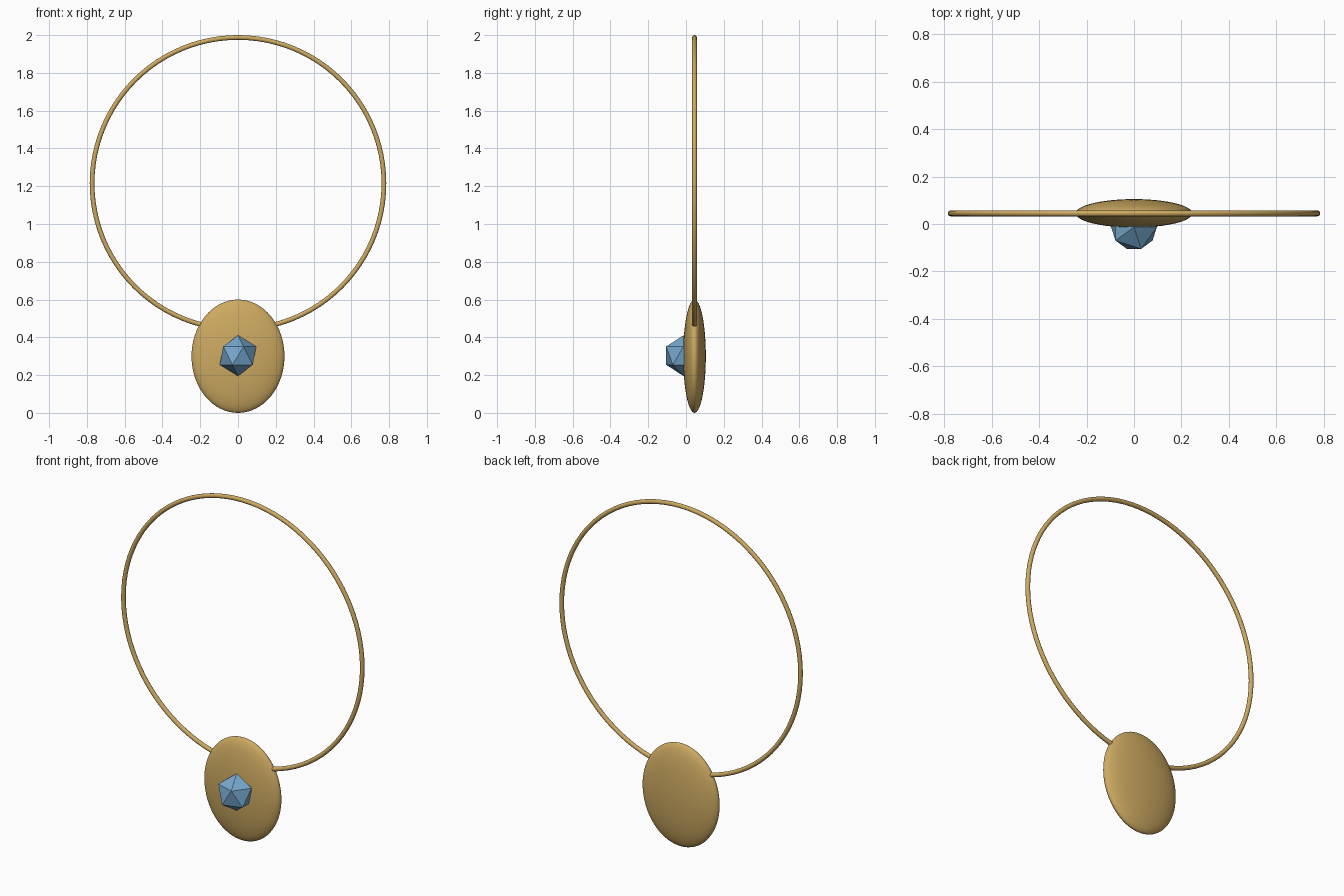
import bpy, math

if "Cube" in bpy.data.objects:
    bpy.data.objects.remove(bpy.data.objects["Cube"])


def material(name, rgb):
    m = bpy.data.materials.new(name)
    m.diffuse_color = (*rgb, 1.0)
    m.use_nodes = True
    m.node_tree.nodes["Principled BSDF"].inputs["Base Color"].default_value = m.diffuse_color
    return m


gold = material("gold", (0.61, 0.40, 0.12))
blue = material("blue gem", (0.18, 0.39, 0.61))


def finish(name, mat, smooth):
    ob = bpy.context.object
    ob.name = name
    ob.data.materials.append(mat)
    if smooth:
        bpy.ops.object.shade_smooth()
    return ob


# Thin round neck ring standing in the xz plane
bpy.ops.mesh.primitive_torus_add(
    major_radius=0.7725, minor_radius=0.0125, major_segments=96, minor_segments=16,
    location=(0, 0.045, 1.215), rotation=(math.pi / 2, 0, 0))
finish("neck_ring", gold, True)

# Flattened oval pendant
bpy.ops.mesh.primitive_uv_sphere_add(segments=48, ring_count=32, radius=1, location=(0, 0.045, 0.3))
pendant = finish("pendant", gold, True)
pendant.scale = (0.246, 0.06, 0.3)

# Faceted gem half sunk in the pendant front
bpy.ops.mesh.primitive_ico_sphere_add(subdivisions=1, radius=0.108, location=(0, -0.013, 0.303))
finish("gem", blue, False)
